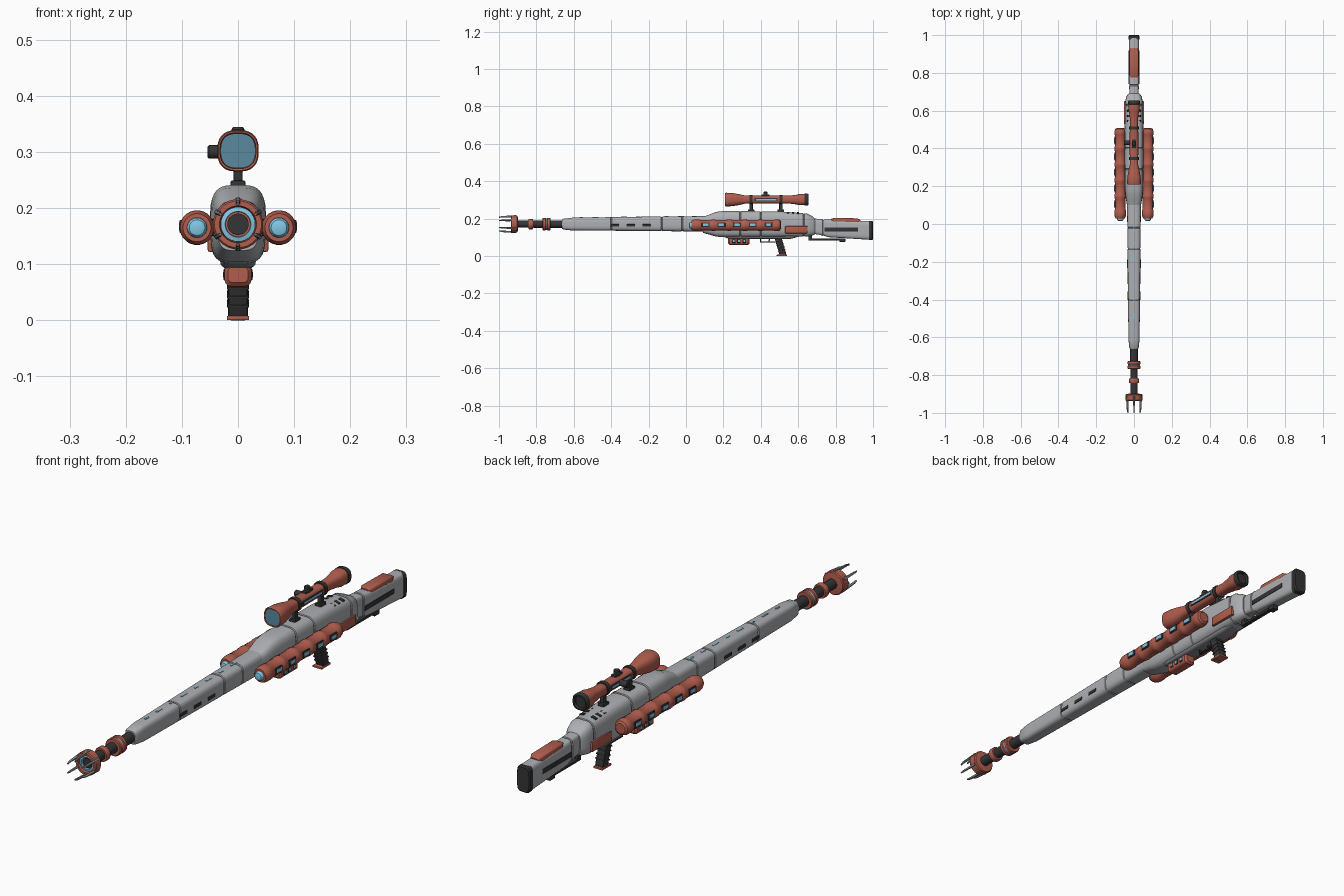
import bpy, bmesh, math
from mathutils import Matrix, Vector


def mat(name, r, g, b):
    m = bpy.data.materials.new(name)
    m.diffuse_color = (r, g, b, 1)
    return m


RED = mat("red", 0.44, 0.11, 0.075)
DARK = mat("dark", 0.035, 0.035, 0.037)
BLUE = mat("blue", 0.23, 0.58, 0.8)
LENS = mat("lens", 0.1, 0.25, 0.34)
GREY = mat("grey", 0.42, 0.43, 0.45)
STEEL = mat("steel", 0.22, 0.23, 0.24)


def finish(bm, name, m):
    bmesh.ops.recalc_face_normals(bm, faces=bm.faces)
    me = bpy.data.meshes.new(name)
    bm.to_mesh(me)
    bm.free()
    ob = bpy.data.objects.new(name, me)
    bpy.context.collection.objects.link(ob)
    me.materials.append(m)
    return ob


def loft(name, stations, m, e=2.0, n=24, x=0.0, M=None):
    """Superellipse sections (y, z centre, half width, half height) skinned along y."""
    bm = bmesh.new()
    rings = []
    for y, z, w, h in stations:
        ring = []
        for i in range(n):
            a = 2 * math.pi * (i + 0.5) / n
            c, s = math.cos(a), math.sin(a)
            p = Vector((x + w * math.copysign(abs(c) ** (2 / e), c), y,
                        z + h * math.copysign(abs(s) ** (2 / e), s)))
            ring.append(bm.verts.new(M @ p if M else p))
        rings.append(ring)
    for a, b in zip(rings, rings[1:]):
        for i in range(n):
            bm.faces.new((a[i], a[(i + 1) % n], b[(i + 1) % n], b[i]))
    bm.faces.new(rings[0])
    bm.faces.new(rings[-1])
    return finish(bm, name, m)


def turned(name, z, prof, m, x=0.0, n=24, e=2.0, M=None):
    return loft(name, [(y, z, r, r) for y, r in prof], m, e, n, x, M)


def box(name, c, size, m, bev=0.0, rx=0.0, ry=0.0):
    bm = bmesh.new()
    bmesh.ops.create_cube(bm, size=1)
    bmesh.ops.scale(bm, vec=size, verts=bm.verts)
    if bev:
        bmesh.ops.bevel(bm, geom=bm.edges[:], offset=bev, segments=2, profile=0.5, affect='EDGES')
    bmesh.ops.transform(bm, verts=bm.verts, matrix=Matrix.Translation(c)
                        @ Matrix.Rotation(rx, 4, 'X') @ Matrix.Rotation(ry, 4, 'Y'))
    return finish(bm, name, m)


def grooved(stations, seams, depth=0.003):
    """Insert narrow panel-line grooves into a list of loft stations."""
    out = list(stations)
    for s in seams:
        for a, b in zip(stations, stations[1:]):
            if a[0] <= s < b[0]:
                t = (s - a[0]) / (b[0] - a[0])
                z, w, h = [a[k] + (b[k] - a[k]) * t for k in (1, 2, 3)]
                for dy, d in ((-0.004, 0), (-0.002, depth), (0.002, depth), (0.004, 0)):
                    out.append((s + dy, z, w - d, h - d))
    return sorted(out)


AX = 0.171  # bore height

# Muzzle: inner barrel, collars, crown and six prongs
turned("inner_barrel", AX, [(-0.925, 0.019), (-0.62, 0.021)], DARK)
turned("muzzle_crown", AX, [(-0.898, 0.024), (-0.9, 0.042), (-0.904, 0.045), (-0.932, 0.045),
                            (-0.936, 0.042), (-0.936, 0.033), (-0.918, 0.031)], RED)
turned("muzzle_glow_ring", AX, [(-0.915, 0.031), (-0.926, 0.031), (-0.928, 0.023), (-0.915, 0.022)], BLUE)
for i in range(6):
    a = math.radians(60 * i)
    M = Matrix.Translation((0, 0, AX)) @ Matrix.Rotation(a, 4, 'Y')
    loft("muzzle_prong", [(-1, 0.036, 0.002, 0.003), (-0.985, 0.039, 0.0035, 0.004),
                          (-0.94, 0.041, 0.0045, 0.005), (-0.91, 0.043, 0.0045, 0.005)],
         STEEL, e=4, n=12, M=M)
turned("small_collar", AX, [(-0.842, 0.02), (-0.842, 0.026), (-0.838, 0.028), (-0.822, 0.028),
                            (-0.818, 0.026), (-0.818, 0.02)], RED)
for y in (-0.758, -0.734):
    turned("large_collar", AX, [(y - 0.009, 0.02), (y - 0.009, 0.031), (y - 0.006, 0.034),
                                (y + 0.006, 0.034), (y + 0.009, 0.031), (y + 0.009, 0.02)], RED)
turned("collar_glow", AX, [(-0.752, 0.031), (-0.74, 0.031)], BLUE)

# Long barrel shroud with panel seams
shroud = [(-0.662, 0.171, 0.021, 0.025), (-0.655, 0.171, 0.025, 0.029), (-0.61, 0.171, 0.0295, 0.034),
          (-0.2, 0.1725, 0.034, 0.0385), (0.25, 0.172, 0.038, 0.043)]
loft("barrel_shroud", grooved(shroud, (-0.4, -0.13, -0.02)), GREY, e=3.6, n=32)
for i in range(8):
    y = -0.56 + i * 0.076
    zt = 0.206 + (y + 0.61) * 0.0122
    box("top_light", (0, y, zt - 0.001), (0.007, 0.032 if i % 2 else 0.02, 0.005), BLUE)
for s in (-1, 1):
    for y in (-0.38, -0.295, -0.21):
        w = 0.0295 + (y + 0.61) * 0.011
        box("shroud_vent", (s * w, y, 0.164), (0.005, 0.045, 0.013), DARK, 0.002)

# Receiver
recv = [(0.09, 0.167, 0.036, 0.043), (0.12, 0.168, 0.041, 0.052), (0.16, 0.17, 0.046, 0.066),
        (0.2, 0.171, 0.049, 0.07), (0.5, 0.17, 0.05, 0.069), (0.645, 0.166, 0.047, 0.062),
        (0.675, 0.162, 0.041, 0.052), (0.69, 0.158, 0.03, 0.042)]
loft("receiver", grooved(recv, (0.29, 0.4, 0.63)), GREY, e=3.6, n=32)
loft("lower_receiver", [(0.2, 0.115, 0.026, 0.012), (0.23, 0.112, 0.032, 0.02),
                        (0.56, 0.112, 0.032, 0.02), (0.6, 0.115, 0.026, 0.012)], STEEL, e=4)
for s in (-1, 1):
    box("receiver_side_panel", (s * 0.047, 0.59, 0.141), (0.014, 0.12, 0.038), RED, 0.003)
    for y in (0.545, 0.572, 0.599):
        box("receiver_vent", (s * 0.025, y, 0.228), (0.02, 0.012, 0.01), DARK, 0.001, 0, s * 0.3)

# Side cells with windows, end caps and mounting brackets
for s in (-1, 1):
    X, Z = s * 0.073, 0.165
    prof = [(0.03, 0.02), (0.03, 0.025), (0.042, 0.03), (0.05, 0.031)]
    for i in range(5):
        y = 0.105 + i * 0.084
        prof += [(y - 0.034, 0.031), (y - 0.03, 0.029), (y + 0.03, 0.029), (y + 0.034, 0.031)]
        box("cell_window_frame", (X + s * 0.028, y, Z + 0.002), (0.006, 0.042, 0.024), DARK, 0.002)
        box("cell_window", (X + s * 0.0295, y, Z + 0.002), (0.006, 0.03, 0.015), BLUE, 0.002)
    prof += [(0.49, 0.031), (0.502, 0.027), (0.507, 0.02)]
    turned("side_cell", Z, prof, RED, X)
    turned("cell_tip", Z, [(0.016, 0.008), (0.018, 0.014), (0.023, 0.0175), (0.04, 0.0185)], BLUE, X)
    for y in (0.15, 0.31, 0.46):
        box("cell_bracket", (s * 0.045, y, Z), (0.03, 0.03, 0.03), DARK, 0.003)

# Red fore unit under the receiver
loft("fore_unit", [(0.225, 0.081, 0.018, 0.014), (0.232, 0.081, 0.024, 0.021),
                   (0.332, 0.081, 0.024, 0.021), (0.34, 0.081, 0.018, 0.014)], RED, e=4)
for s in (-1, 1):
    for y in (0.255, 0.283, 0.311):
        box("fore_unit_socket", (s * 0.0235, y, 0.081), (0.004, 0.018, 0.02), DARK, 0.001)
        box("fore_unit_light", (s * 0.0245, y, 0.081), (0.004, 0.01, 0.011), BLUE, 0.001)

# Grip, trigger and guard
tilt = math.atan2(0.03, 0.1)
box("grip", (0, 0.504, 0.056), (0.036, 0.036, 0.11), DARK, 0.006, tilt)
for i in range(4):
    z = 0.03 + i * 0.016
    box("grip_rib", (0, 0.504 - (z - 0.056) * 0.3, z), (0.039, 0.039, 0.005), DARK, 0.0015, tilt)
box("grip_base", (0, 0.513, 0.004), (0.04, 0.056, 0.008), RED, 0.002)
box("guard_bottom", (0, 0.436, 0.075), (0.012, 0.08, 0.004), DARK)
box("guard_front", (0, 0.398, 0.088), (0.012, 0.004, 0.028), DARK)
box("trigger", (0, 0.446, 0.089), (0.006, 0.006, 0.022), DARK, 0.001, -0.3)

# Stock, cheek rest, butt pad and lower bar
stock = [(0.67, 0.16, 0.025, 0.041), (0.71, 0.157, 0.025, 0.042),
         (0.76, 0.148, 0.027, 0.047), (0.985, 0.137, 0.027, 0.05)]
loft("stock", grooved(stock, (0.735,)), GREY, e=4.5, n=32)
loft("butt_pad", [(0.978, 0.136, 0.0285, 0.051), (0.995, 0.136, 0.0285, 0.051),
                  (1.0, 0.136, 0.025, 0.047)], DARK, e=4.5, n=32)
loft("cheek_rest", [(0.775, 0.192, 0.016, 0.007), (0.79, 0.191, 0.024, 0.013),
                    (0.915, 0.188, 0.024, 0.014), (0.932, 0.186, 0.016, 0.007)], RED, e=4)
for s in (-1, 1):
    box("stock_slot", (s * 0.0265, 0.83, 0.142), (0.004, 0.18, 0.02), DARK, 0.0015)
box("lower_bar", (0, 0.75, 0.088), (0.018, 0.19, 0.01), DARK, 0.002)
box("lower_bar_foot", (0, 0.836, 0.085), (0.026, 0.032, 0.018), DARK, 0.003)
box("lower_bar_link", (0, 0.664, 0.102), (0.018, 0.02, 0.036), DARK, 0.002)

# Scope with lens, eyepiece, mounts, turrets and side strip
SZ = 0.302
turned("scope_tube", SZ, [(0.222, 0.031), (0.21, 0.032), (0.209, 0.035), (0.214, 0.037), (0.25, 0.035),
                          (0.285, 0.029), (0.315, 0.022), (0.55, 0.021), (0.59, 0.026),
                          (0.605, 0.03), (0.638, 0.03)], RED, n=32, e=2.6)
turned("scope_lens", SZ, [(0.211, 0.031), (0.222, 0.031)], LENS, n=32, e=2.6)
turned("eyepiece", SZ, [(0.632, 0.028), (0.634, 0.0315), (0.65, 0.0315), (0.654, 0.029),
                        (0.654, 0.024), (0.644, 0.022)], DARK, e=2.6)
for y in (0.348, 0.507):
    turned("scope_ring", SZ, [(y - 0.008, 0.02), (y - 0.008, 0.0255), (y + 0.008, 0.0255),
                              (y + 0.008, 0.02)], DARK, e=2.6)
    box("scope_post", (0, y, 0.258), (0.016, 0.018, 0.05), DARK, 0.002)
    box("scope_foot", (0, y, 0.243), (0.026, 0.034, 0.012), DARK, 0.002)
turned("top_turret", 0, [(0.0, 0.012), (0.038, 0.012), (0.042, 0.009)], DARK,
       M=Matrix.Translation((0, 0.425, SZ)) @ Matrix.Rotation(math.pi / 2, 4, 'X'))
box("turret_base", (0, 0.425, SZ + 0.022), (0.02, 0.045, 0.012), DARK, 0.002)
turned("side_turret", 0, [(0.0, 0.012), (0.052, 0.012), (0.054, 0.01)], DARK,
       M=Matrix.Translation((0, 0.43, 0.3)) @ Matrix.Rotation(math.pi / 2, 4, 'Z'))
for s in (-1, 1):
    box("scope_strip_frame", (s * 0.0205, 0.428, SZ), (0.004, 0.125, 0.017), DARK, 0.001)
    box("scope_strip", (s * 0.022, 0.428, SZ), (0.003, 0.11, 0.008), BLUE)

# Shading
bpy.ops.object.select_all(action='SELECT')
bpy.context.view_layer.objects.active = bpy.data.objects["receiver"]
bpy.ops.object.shade_smooth_by_angle(angle=math.radians(32))
